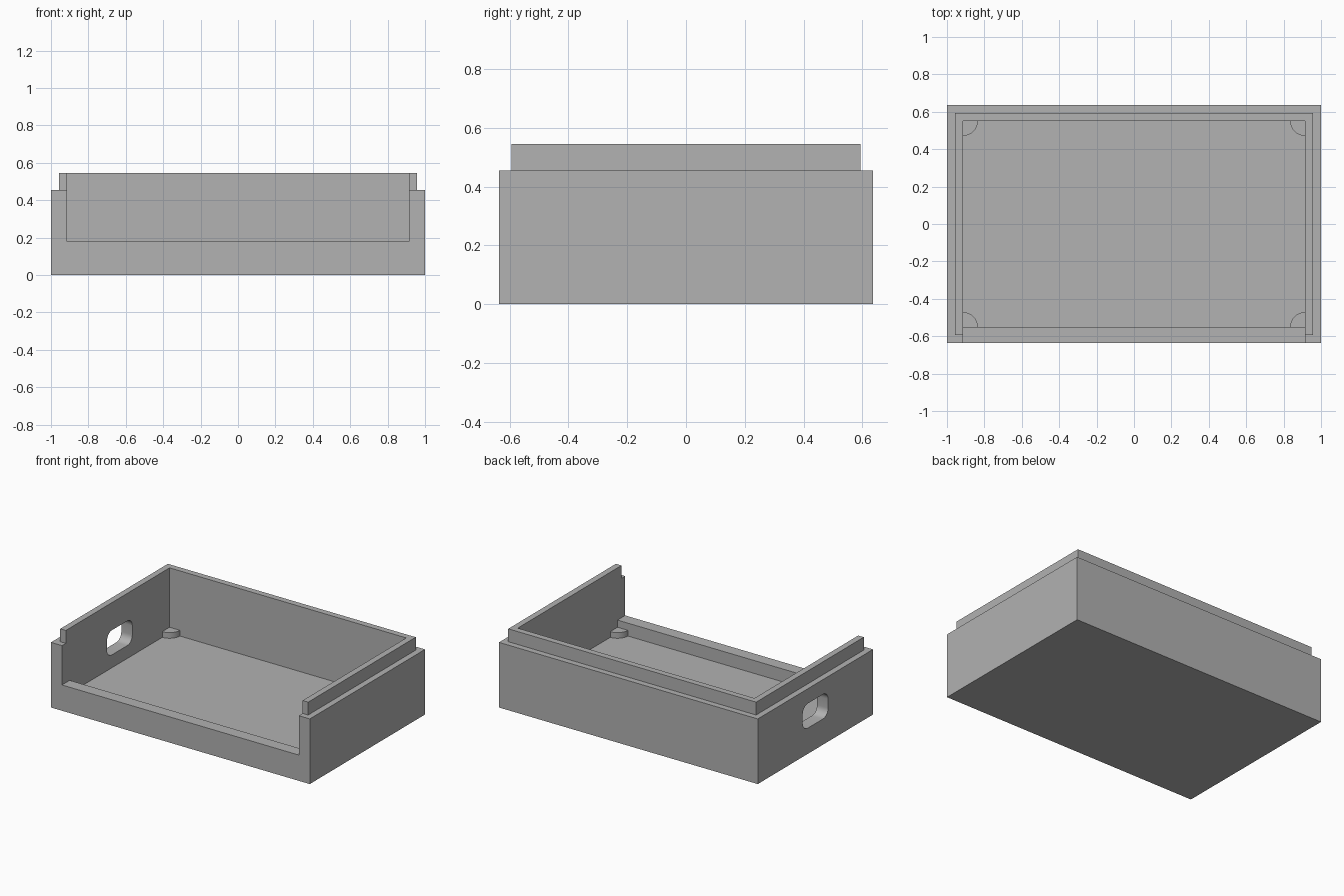
import bpy
import bmesh
from math import pi, radians
from mathutils import Matrix, Vector

if "Cube" in bpy.data.objects:
    bpy.data.objects.remove(bpy.data.objects["Cube"], do_unlink=True)

# Overall sizes
HALF_X, HALF_Y = 1.0, 0.636
WALL, STEP = 0.085, 0.042
BODY_TOP, RIM_TOP = 0.455, 0.545
FLOOR, LIP_TOP, POST_TOP = 0.09, 0.18, 0.13
IN_X, IN_Y = HALF_X - WALL, HALF_Y - WALL

grey = bpy.data.materials.new("light_grey")
grey.use_nodes = True
colour = (0.445, 0.445, 0.445, 1)
grey.diffuse_color = colour
grey.node_tree.nodes["Principled BSDF"].inputs["Base Color"].default_value = colour


def finish(name, bm):
    bmesh.ops.recalc_face_normals(bm, faces=bm.faces[:])
    mesh = bpy.data.meshes.new(name)
    bm.to_mesh(mesh)
    bm.free()
    mesh.materials.append(grey)
    obj = bpy.data.objects.new(name, mesh)
    bpy.context.collection.objects.link(obj)
    return obj


def box(name, low, high):
    low, high = Vector(low), Vector(high)
    bm = bmesh.new()
    bmesh.ops.create_cube(bm, size=1)
    bmesh.ops.scale(bm, vec=high - low, verts=bm.verts)
    bmesh.ops.translate(bm, vec=(low + high) / 2, verts=bm.verts)
    return finish(name, bm)


def cylinder(name, x, y, bottom, top, radius):
    bm = bmesh.new()
    bmesh.ops.create_cone(bm, cap_ends=True, segments=48, radius1=radius,
                          radius2=radius, depth=top - bottom,
                          matrix=Matrix.Translation((x, y, (top + bottom) / 2)))
    return finish(name, bm)


def combine(target, tool, operation):
    mod = target.modifiers.new(operation.lower(), "BOOLEAN")
    mod.object, mod.operation, mod.solver = tool, operation, "EXACT"
    bpy.context.view_layer.objects.active = target
    bpy.ops.object.modifier_apply(modifier=mod.name)
    bpy.data.objects.remove(tool, do_unlink=True)


# Outer body with the stepped rim above it
tray = box("tray", (-HALF_X, -HALF_Y, 0), (HALF_X, HALF_Y, BODY_TOP))
rim = box("rim", (-HALF_X + STEP, -HALF_Y + STEP, 0.2),
          (HALF_X - STEP, HALF_Y - STEP, RIM_TOP))
combine(tray, rim, "UNION")

# Inner cavity and the wide opening above the front lip
combine(tray, box("cavity", (-IN_X, -IN_Y, FLOOR), (IN_X, IN_Y, 1)), "DIFFERENCE")
combine(tray, box("front_opening", (-IN_X, -1, LIP_TOP), (IN_X, 0, 1)), "DIFFERENCE")

# Rounded port through the right wall
port = box("port", (-1.1, -0.14, 0.18), (-0.8, 0.14, 0.352))
bm = bmesh.new()
bm.from_mesh(port.data)
long_edges = [e for e in bm.edges
              if abs(e.verts[0].co.x - e.verts[1].co.x) > 0.1]
bmesh.ops.bevel(bm, geom=long_edges, offset=0.055, segments=8, profile=0.5,
                affect="EDGES")
bm.to_mesh(port.data)
bm.free()
combine(tray, port, "DIFFERENCE")

# Low quarter-round posts in the floor corners
for sx in (-1, 1):
    for sy in (-1, 1):
        post = cylinder("corner_post", sx * IN_X, sy * IN_Y, 0.04, POST_TOP, 0.08)
        combine(tray, post, "UNION")

# Smooth the rounded parts, keep corners sharp
bpy.ops.object.select_all(action="DESELECT")
tray.select_set(True)
bpy.context.view_layer.objects.active = tray
bpy.ops.object.shade_smooth_by_angle(angle=radians(30))
